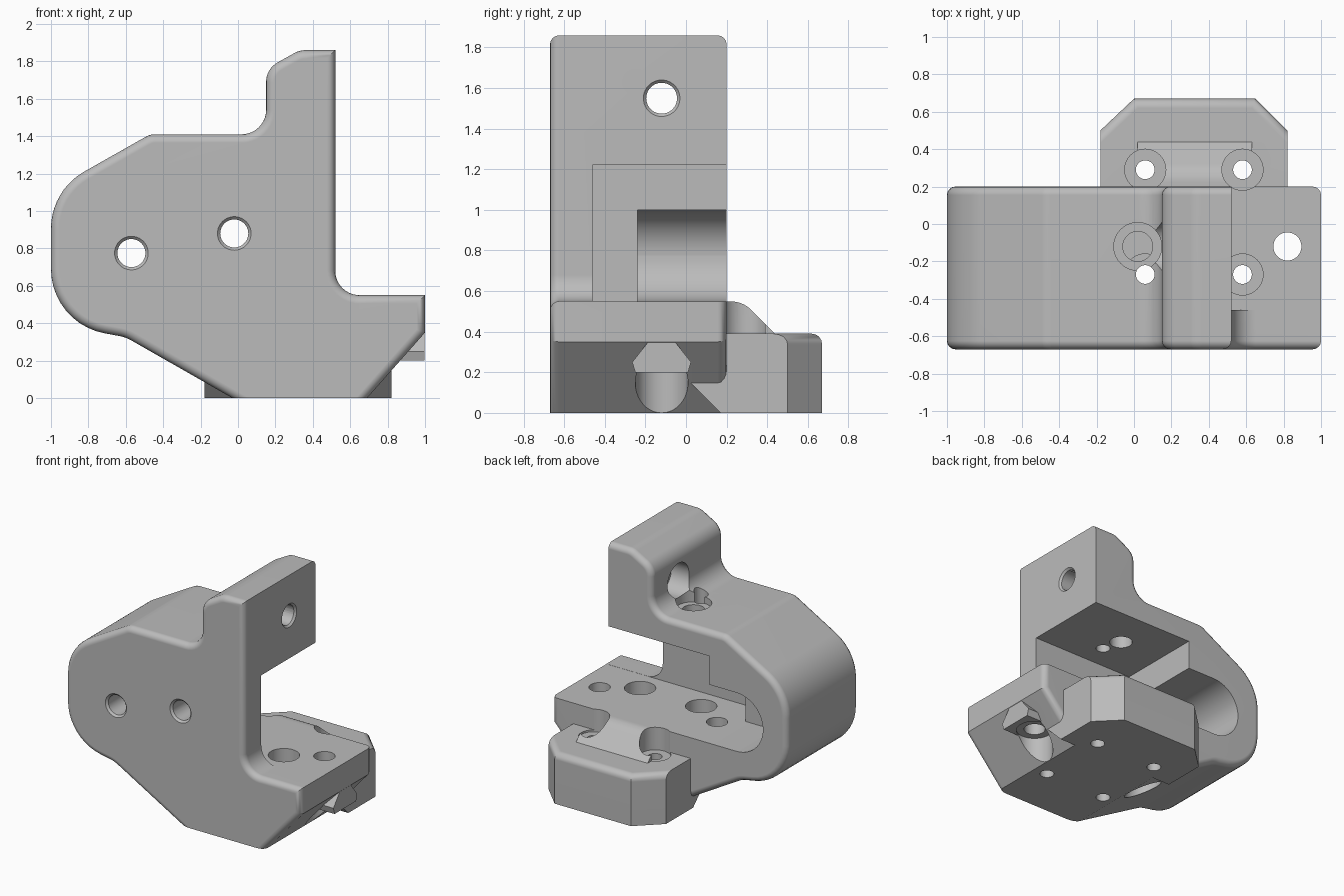
import bpy, bmesh, math
from mathutils import Vector, Matrix

if "Cube" in bpy.data.objects:
    bpy.data.objects.remove(bpy.data.objects["Cube"])

GREY = (0.5, 0.5, 0.5, 1)
grey = bpy.data.materials.new("plain grey")
grey.use_nodes = True
grey.diffuse_color = GREY
grey.node_tree.nodes["Principled BSDF"].inputs["Base Color"].default_value = GREY


def rounded(corners, steps=10):
    """Turn (u, v, radius) corners into an outline with arcs."""
    out = []
    for i, (u, v, r) in enumerate(corners):
        p = Vector((u, v))
        if r == 0:
            out.append(p)
            continue
        a = (Vector(corners[i - 1][:2]) - p).normalized()
        b = (Vector(corners[(i + 1) % len(corners)][:2]) - p).normalized()
        half = a.angle(b) / 2
        centre = p + (a + b).normalized() * r / math.sin(half)
        start = p + a * r / math.tan(half) - centre
        sweep = start.angle_signed(p + b * r / math.tan(half) - centre)
        for k in range(steps + 1):
            t = -sweep * k / steps
            out.append(centre + Vector((start.x * math.cos(t) - start.y * math.sin(t),
                                        start.x * math.sin(t) + start.y * math.cos(t))))
    return out


def finish(bm, name):
    bmesh.ops.recalc_face_normals(bm, faces=bm.faces)
    mesh = bpy.data.meshes.new(name)
    bm.to_mesh(mesh)
    bm.free()
    mesh.materials.append(grey)
    ob = bpy.data.objects.new(name, mesh)
    bpy.context.collection.objects.link(ob)
    return ob


def prism(outline, axis, lo, hi):
    """Extrude a 2D outline along x, y or z."""
    place = {"x": lambda p: (lo, p[0], p[1]), "y": lambda p: (p[0], lo, p[1]),
             "z": lambda p: (p[0], p[1], lo)}[axis]
    bm = bmesh.new()
    face = bm.faces.new([bm.verts.new(place(p)) for p in outline])
    top = bmesh.ops.extrude_face_region(bm, geom=[face])["geom"]
    move = Vector([(hi - lo) * (c == axis) for c in "xyz"])
    bmesh.ops.translate(bm, vec=move, verts=[g for g in top if isinstance(g, bmesh.types.BMVert)])
    bmesh.ops.recalc_face_normals(bm, faces=bm.faces)
    return bm


def box(x, y, z):
    return prism([(x[0], y[0]), (x[1], y[0]), (x[1], y[1]), (x[0], y[1])], "z", *z)


def rod(axis, centre, lo, hi, r, r_hi=None):
    """Cylinder or cone along an axis; centre holds the other two coordinates."""
    bm = bmesh.new()
    turn = {"x": Matrix.Rotation(math.pi / 2, 4, "Y"), "y": Matrix.Rotation(-math.pi / 2, 4, "X"),
            "z": Matrix()}[axis]
    loc = list(centre)
    loc.insert("xyz".index(axis), (lo + hi) / 2)
    bmesh.ops.create_cone(bm, cap_ends=True, segments=40, radius1=r,
                          radius2=r if r_hi is None else r_hi, depth=hi - lo,
                          matrix=Matrix.Translation(loc) @ turn)
    return bm


def combine(target, bm, operation="DIFFERENCE"):
    tool = finish(bm, "cutter")
    tool.hide_render = True
    mod = target.modifiers.new("cut", "BOOLEAN")
    mod.operation, mod.solver, mod.object = operation, "EXACT", tool
    bpy.context.view_layer.objects.active = target
    bpy.ops.object.modifier_apply(modifier=mod.name)
    bpy.data.objects.remove(tool)


# Main body: side profile with softened front and back rims
FRONT, BACK = -0.67, 0.2
profile = rounded([
    (-0.03, 0, 0), (0.69, 0, 0), (1, 0.35, 0), (1, 0.55, 0), (0.52, 0.55, 0.13), (0.52, 1.86, 0),
    (0.33, 1.86, 0.12), (0.15, 1.76, 0.12), (0.15, 1.41, 0.13), (-0.47, 1.41, 0.1),
    (-1, 1.11, 0.35), (-1, 0.40, 0.35), (-0.6, 0.325, 0.2)])
bm = prism(profile, "y", FRONT, BACK)
rim = []
for e in bm.edges:
    a, b = (v.co for v in e.verts)
    mid = (a + b) / 2
    if abs(a.y - b.y) > 0.01 or mid.z < 0.001:
        continue
    if mid.y < 0 or mid.x < 0.5 or (mid.x > 0.69 and mid.z < 0.5):
        rim.append(e)
bmesh.ops.bevel(bm, geom=rim, offset=0.045, offset_type="OFFSET", segments=4, profile=0.5,
                affect="EDGES", clamp_overlap=False)
body = finish(bm, "bracket_body")

# Stepped chamber and round-ended slot, open to the back and right
combine(body, box((-0.34, 2), (-0.46, 1), (0.549, 1.22)))
slot = rounded([(-0.795, 0.549, 0.2255), (2, 0.549, 0), (2, 1, 0), (-0.795, 1, 0.2254)], 14)
combine(body, prism(slot, "y", -0.24, 1))

# Rear foot with clipped corners, undercut where it meets the body
foot = [(-0.18, 0), (0.82, 0), (0.82, 0.5), (0.65, 0.67), (0, 0.67), (-0.18, 0.5)]
bm = prism(foot, "z", 0, 0.39)
for v in bm.verts:
    if v.co.y < 0.01:
        v.co.y = 0.17 - v.co.z
rim = [e for e in bm.edges if all(v.co.z > 0.3 for v in e.verts)
       and max(v.co.y for v in e.verts) > 0.45 and sum(v.co.y for v in e.verts) > 0.9]
bmesh.ops.bevel(bm, geom=rim, offset=0.05, segments=4, profile=0.5, affect="EDGES")
combine(body, bm, "UNION")

# Sloped neck between body and foot
neck = rounded([(0.1, 0.3, 0), (0.44, 0.3, 0), (0.44, 0.388, 0), (0.28, 0.549, 0.14), (0.1, 0.549, 0)])
combine(body, prism(neck, "x", 0.02, 0.63), "UNION")

# Boss under the right-hand bolt
boss = [(-0.25, 0.2), (0.01, 0.2), (0.025, 0.25), (-0.07, 0.37), (-0.17, 0.37), (-0.265, 0.25)]
combine(body, prism(boss, "x", 0.75, 0.998), "UNION")

# Four vertical screws with head recesses
for x in (0.06, 0.58):
    for y in (-0.27, 0.29):
        top = 2 if (x < 0.1 and y < 0) else 0.7
        combine(body, rod("z", (x, y), -0.1, top, 0.05))
        combine(body, rod("z", (x, y), 0.375, 0.75, 0.11))

# Two side bolts with recesses from below
for x in (-0.18, 0.82):
    combine(body, rod("z", (x, -0.12), -0.1, 0.7, 0.075))
    combine(body, rod("z", (x, -0.12), -0.1, 0.21, 0.13))

# Top bolt and its head recess
combine(body, rod("z", (0.02, -0.12), 1.1, 1.5, 0.08))
combine(body, rod("z", (0.02, -0.12), 1.36, 1.6, 0.128))

# Bolt through the upright, with a head recess on the left
combine(body, rod("x", (-0.12, 1.55), -0.1, 0.7, 0.076))
combine(body, rod("x", (-0.12, 1.55), -0.1, 0.3, 0.131))
combine(body, rod("x", (-0.12, 1.55), 0.5, 0.54, 0.07, 0.11))

# Two front holes with countersunk rims
for centre in ((-0.57, 0.775), (-0.02, 0.88)):
    combine(body, rod("y", centre, -0.8, -0.1, 0.075))
    combine(body, rod("y", centre, -0.69, -0.65, 0.11, 0.07))

# Smooth curves, crisp edges
bpy.ops.object.select_all(action="DESELECT")
body.select_set(True)
bpy.context.view_layer.objects.active = body
bpy.ops.object.shade_smooth_by_angle(angle=math.radians(28))
weighted = body.modifiers.new("even_shading", "WEIGHTED_NORMAL")
weighted.keep_sharp = True
